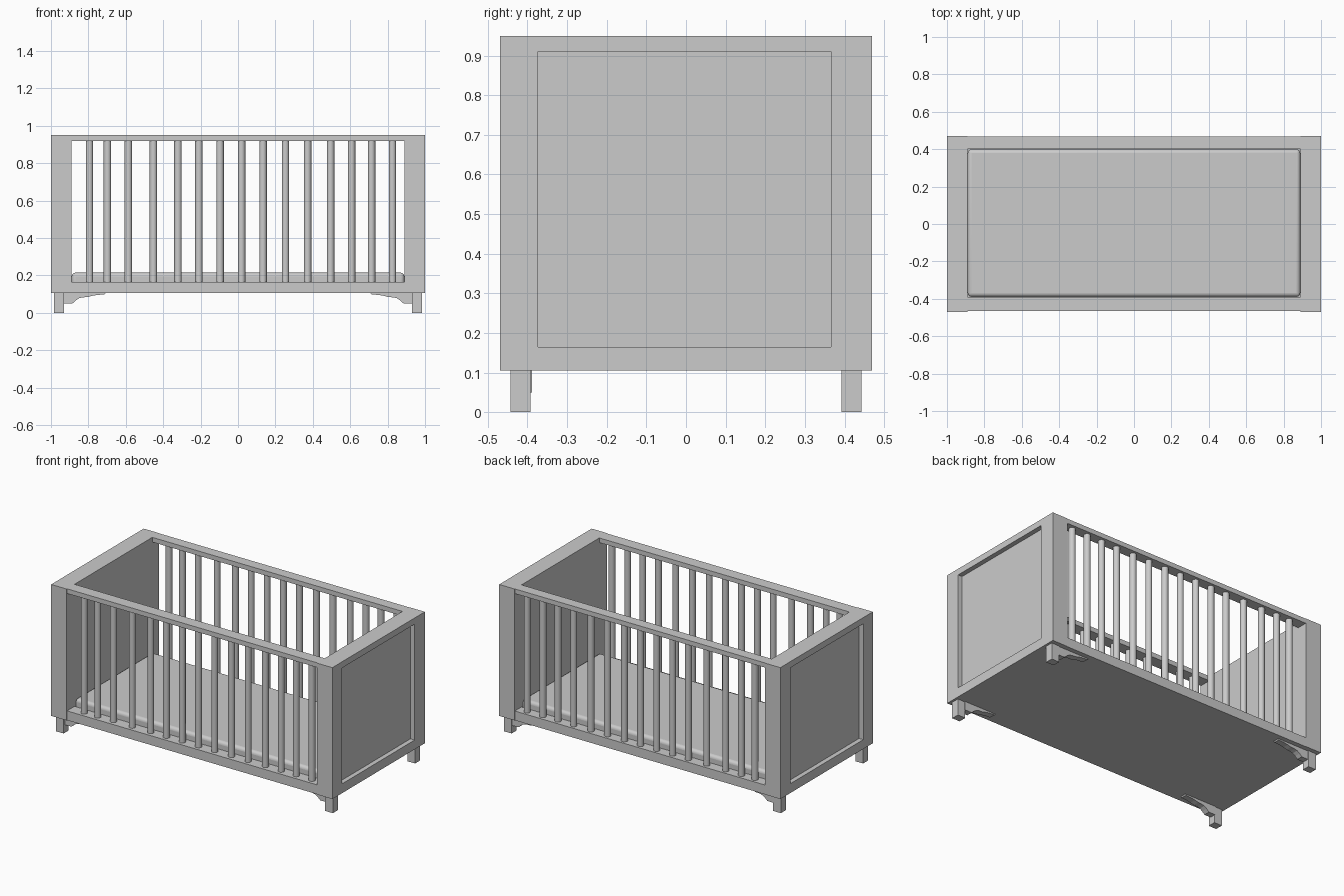
import bpy, bmesh, math
from mathutils import Vector

if "Cube" in bpy.data.objects:
    bpy.data.objects.remove(bpy.data.objects["Cube"])


def new_object(name, bm):
    bmesh.ops.recalc_face_normals(bm, faces=bm.faces[:])
    mesh = bpy.data.meshes.new(name)
    bm.to_mesh(mesh)
    bm.free()
    obj = bpy.data.objects.new(name, mesh)
    bpy.context.collection.objects.link(obj)
    return obj


def box_bm(lo, hi):
    bm = bmesh.new()
    bmesh.ops.create_cube(bm, size=1)
    lo, hi = Vector(lo), Vector(hi)
    for v in bm.verts:
        v.co = Vector([lo[i] + (v.co[i] + 0.5) * (hi[i] - lo[i]) for i in range(3)])
    return bm


def box(name, lo, hi):
    return new_object(name, box_bm(lo, hi))


def smooth(obj, angle=40):
    bpy.ops.object.select_all(action='DESELECT')
    obj.select_set(True)
    bpy.context.view_layer.objects.active = obj
    bpy.ops.object.shade_smooth_by_angle(angle=math.radians(angle))


# End boards with a recessed outer panel
def end_board(side, name):
    x0, x1 = sorted((0.89 * side, 1.0 * side))
    bm = box_bm((x0, -0.47, 0.105), (x1, 0.47, 0.95))
    bm.normal_update()
    outer = next(f for f in bm.faces if f.normal.x * side > 0.9)
    bmesh.ops.inset_region(bm, faces=[outer], thickness=0.05)
    for v in outer.verts:
        v.co.y = -0.373 if v.co.y < 0 else 0.366
        v.co.z = 0.165 if v.co.z < 0.5 else 0.91
    res = bmesh.ops.extrude_face_region(bm, geom=[outer])
    bmesh.ops.translate(bm, vec=(-0.03 * side, 0, 0),
                        verts=[g for g in res['geom'] if isinstance(g, bmesh.types.BMVert)])
    if outer.is_valid:
        bmesh.ops.delete(bm, geom=[outer], context='FACES_ONLY')
    new_object(name, bm)


end_board(-1, "left_end_board")
end_board(1, "right_end_board")

# Base board and mattress with softened edges
box("base_board", (-0.89, -0.39, 0.105), (0.89, 0.40, 0.125))
mattress = box("mattress", (-0.889, -0.389, 0.125), (0.889, 0.399, 0.215))
bev = mattress.modifiers.new("soft_edges", 'BEVEL')
bev.width, bev.segments = 0.02, 4
smooth(mattress)

# Long side rails and round slats
slat_x = [-0.794, -0.698, -0.586, -0.452, -0.321, -0.209, -0.096, 0.019,
          0.134, 0.254, 0.372, 0.495, 0.607, 0.714, 0.826]
for side, y0, y1 in (("front", -0.466, -0.39), ("back", 0.40, 0.468)):
    box(side + "_top_rail", (-0.89, y0, 0.92), (0.89, y1, 0.95))
    box(side + "_bottom_rail", (-0.89, y0, 0.105), (0.89, y1, 0.165))
    bm = bmesh.new()
    for x in slat_x:
        res = bmesh.ops.create_cone(bm, segments=16, radius1=0.02, radius2=0.02,
                                    depth=0.77, cap_ends=True)
        bmesh.ops.translate(bm, verts=res['verts'], vec=(x, (y0 + y1) / 2, 0.5425))
    smooth(new_object(side + "_slats", bm))

# Feet and scalloped brackets beside them
profile = [(0.935, 0.106), (0.935, 0.05), (0.885, 0.05), (0.868, 0.066), (0.85, 0.078),
           (0.83, 0.083), (0.805, 0.084), (0.78, 0.091), (0.75, 0.096), (0.715, 0.098),
           (0.708, 0.106)]
for sx, xn in ((-1, "left"), (1, "right")):
    for sy, yn in ((-1, "front"), (1, "back")):
        xa, xb = sorted((0.93 * sx, 0.985 * sx))
        ya, yb = sorted((0.393 * sy, 0.443 * sy))
        box(f"{yn}_{xn}_foot", (xa, ya, 0), (xb, yb, 0.106))
        yc = -0.428 if sy < 0 else 0.398
        bm = bmesh.new()
        face = bm.faces.new([bm.verts.new((x * sx, yc, z)) for x, z in profile])
        res = bmesh.ops.extrude_face_region(bm, geom=[face])
        bmesh.ops.translate(bm, vec=(0, 0.04, 0),
                            verts=[g for g in res['geom'] if isinstance(g, bmesh.types.BMVert)])
        new_object(f"{yn}_{xn}_bracket", bm)
